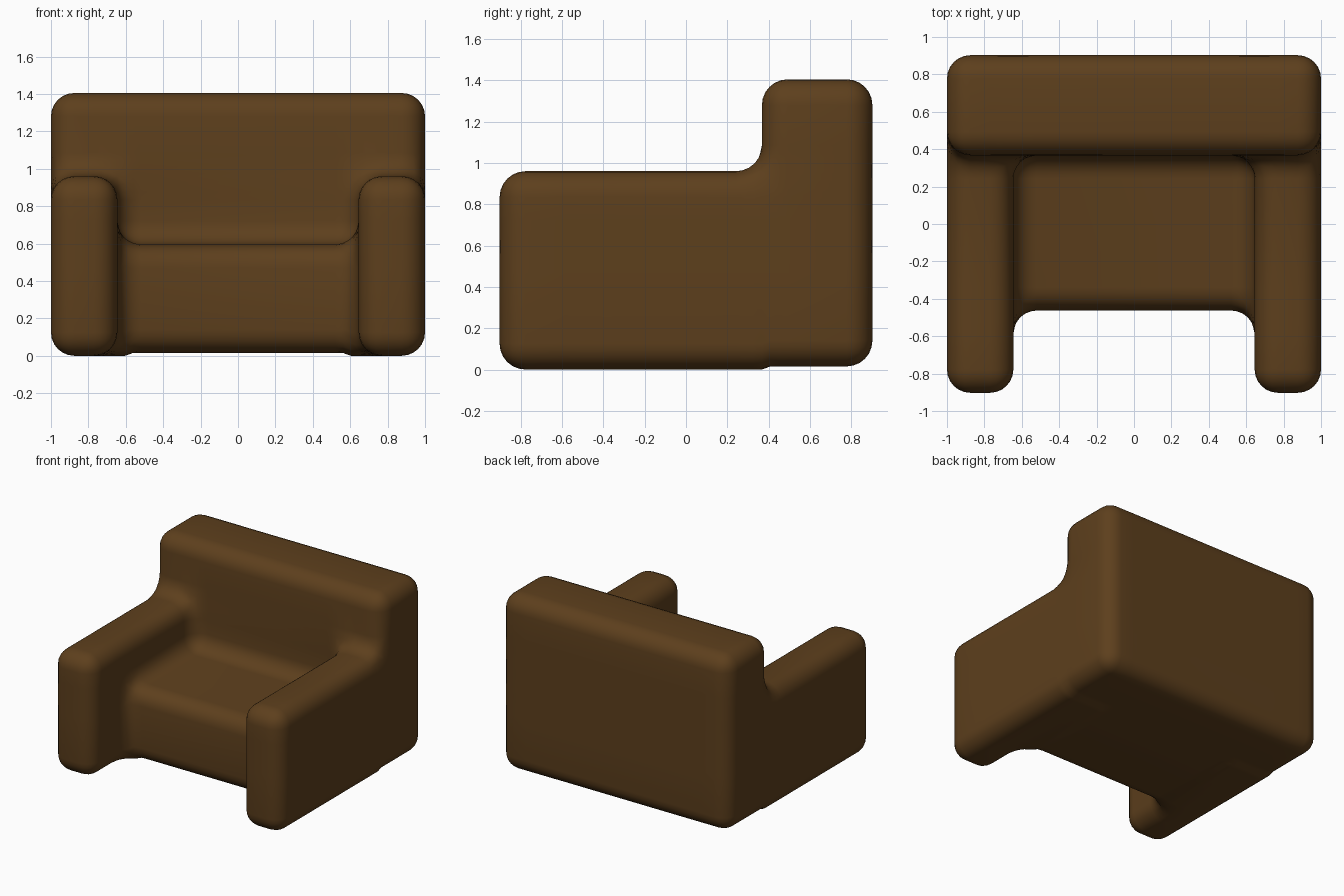
import bpy, bmesh, math

if "Cube" in bpy.data.objects:
    bpy.data.objects.remove(bpy.data.objects["Cube"])

# Grid planes that divide the chair into blocks
XS = [-1.0, -0.645, 0.645, 1.0]
YS = [-0.9, -0.46, 0.37, 0.905]
ZS = [0.005, 0.6, 0.965, 1.41]


def solid(i, j, k):
    """True where the armchair fills the grid block."""
    if not (0 <= i < 3 and 0 <= j < 3 and 0 <= k < 3):
        return False
    back = j == 2
    arm = i != 1 and k < 2
    seat = i == 1 and j == 1 and k == 0
    return back or arm or seat


bm = bmesh.new()
verts = {}


def corner(i, j, k):
    if (i, j, k) not in verts:
        verts[i, j, k] = bm.verts.new((XS[i], YS[j], ZS[k]))
    return verts[i, j, k]


# Outer skin of back, arms and seat fused together
for i in range(3):
    for j in range(3):
        for k in range(3):
            if not solid(i, j, k):
                continue
            for axis in range(3):
                for side in (0, 1):
                    n = [i, j, k]
                    n[axis] += 2 * side - 1
                    if solid(*n):
                        continue
                    ring = []
                    for a, b in ((0, 0), (1, 0), (1, 1), (0, 1)):
                        c = [i, j, k]
                        c[axis] += side
                        c[(axis + 1) % 3] += a
                        c[(axis + 2) % 3] += b
                        ring.append(corner(*c))
                    bm.faces.new(ring if side else ring[::-1])

# Merge flat areas, then round every edge (convex corners and inner fillets)
bmesh.ops.dissolve_limit(bm, angle_limit=0.02, verts=bm.verts[:], edges=bm.edges[:])
bmesh.ops.bevel(bm, geom=bm.edges[:], offset=0.125, offset_type='OFFSET',
                segments=6, profile=0.5, affect='EDGES', clamp_overlap=True)

# Back and seat sit slightly higher than the arms
for v in bm.verts:
    if v.co.z < 0.13 and (v.co.y > 0.4 or abs(v.co.x) < 0.6):
        v.co.z += 0.015
    v.co.z -= 0.005
    v.co.y -= 0.0025

bmesh.ops.recalc_face_normals(bm, faces=bm.faces[:])
mesh = bpy.data.meshes.new("armchair")
bm.to_mesh(mesh)
bm.free()
chair = bpy.data.objects.new("armchair", mesh)
bpy.context.collection.objects.link(chair)

# Brown leather
leather = bpy.data.materials.new("brown_leather")
leather.diffuse_color = (0.11, 0.05, 0.012, 1)
leather.use_nodes = True
leather.node_tree.nodes["Principled BSDF"].inputs["Base Color"].default_value = leather.diffuse_color
mesh.materials.append(leather)

bpy.context.view_layer.objects.active = chair
chair.select_set(True)
bpy.ops.object.shade_smooth_by_angle(angle=math.radians(40))
